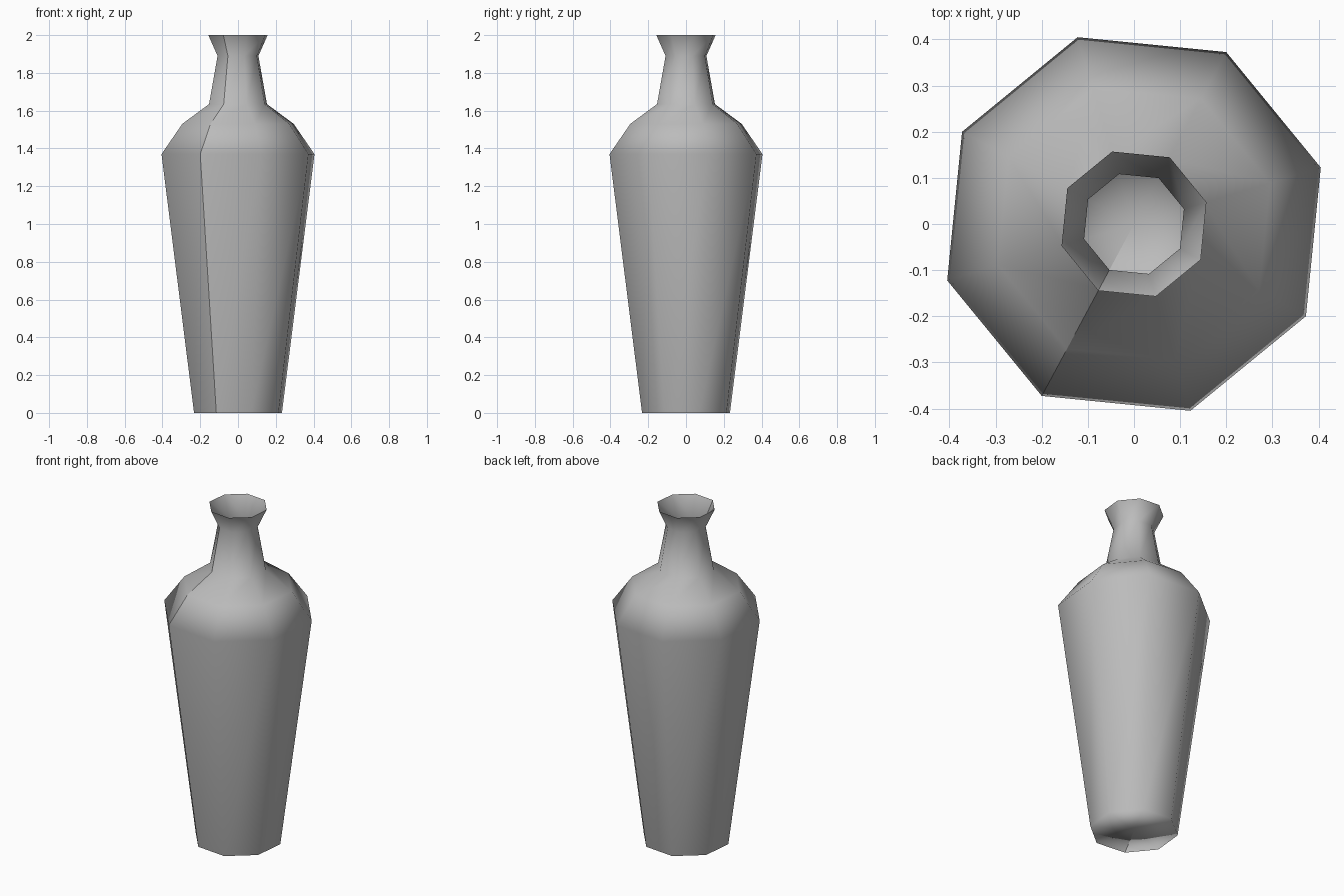
import bpy, bmesh, math

old = bpy.data.objects.get("Cube")
if old:
    bpy.data.objects.remove(old, do_unlink=True)

SIDES = 8
START = math.radians(241.8)   # direction of the open seam

# radius, height from foot to lip
PROFILE = [(0.243, 0.0), (0.423, 1.37), (0.308, 1.53),
           (0.16, 1.635), (0.113, 1.89), (0.164, 2.0)]

grey = bpy.data.materials.new("plain grey")
grey.use_nodes = True
colour = (0.5, 0.5, 0.5, 1.0)
grey.diffuse_color = colour
grey.node_tree.nodes["Principled BSDF"].inputs["Base Color"].default_value = colour

bm = bmesh.new()


def ring(radius, z):
    """One extra vertex closes the ring over the unwelded seam."""
    angles = [START + math.tau * i / SIDES for i in range(SIDES + 1)]
    return [bm.verts.new((radius * math.cos(a), radius * math.sin(a), z)) for a in angles]


# thin open shell
rings = [ring(r, z) for r, z in PROFILE]
for low, high in zip(rings, rings[1:]):
    for i in range(SIDES):
        bm.faces.new((low[i], low[i + 1], high[i + 1], high[i]))

# flat base as a fan
centre = bm.verts.new((0, 0, 0))
for i in range(SIDES):
    bm.faces.new((centre, rings[0][i + 1], rings[0][i]))

for face in bm.faces:
    face.smooth = True

mesh = bpy.data.meshes.new("vase")
bm.to_mesh(mesh)
bm.free()
mesh.materials.append(grey)
vase = bpy.data.objects.new("vase", mesh)
bpy.context.collection.objects.link(vase)

# large faces keep their own shade, small ones blend
weighted = vase.modifiers.new("weighted normals", 'WEIGHTED_NORMAL')
weighted.mode = 'FACE_AREA'
